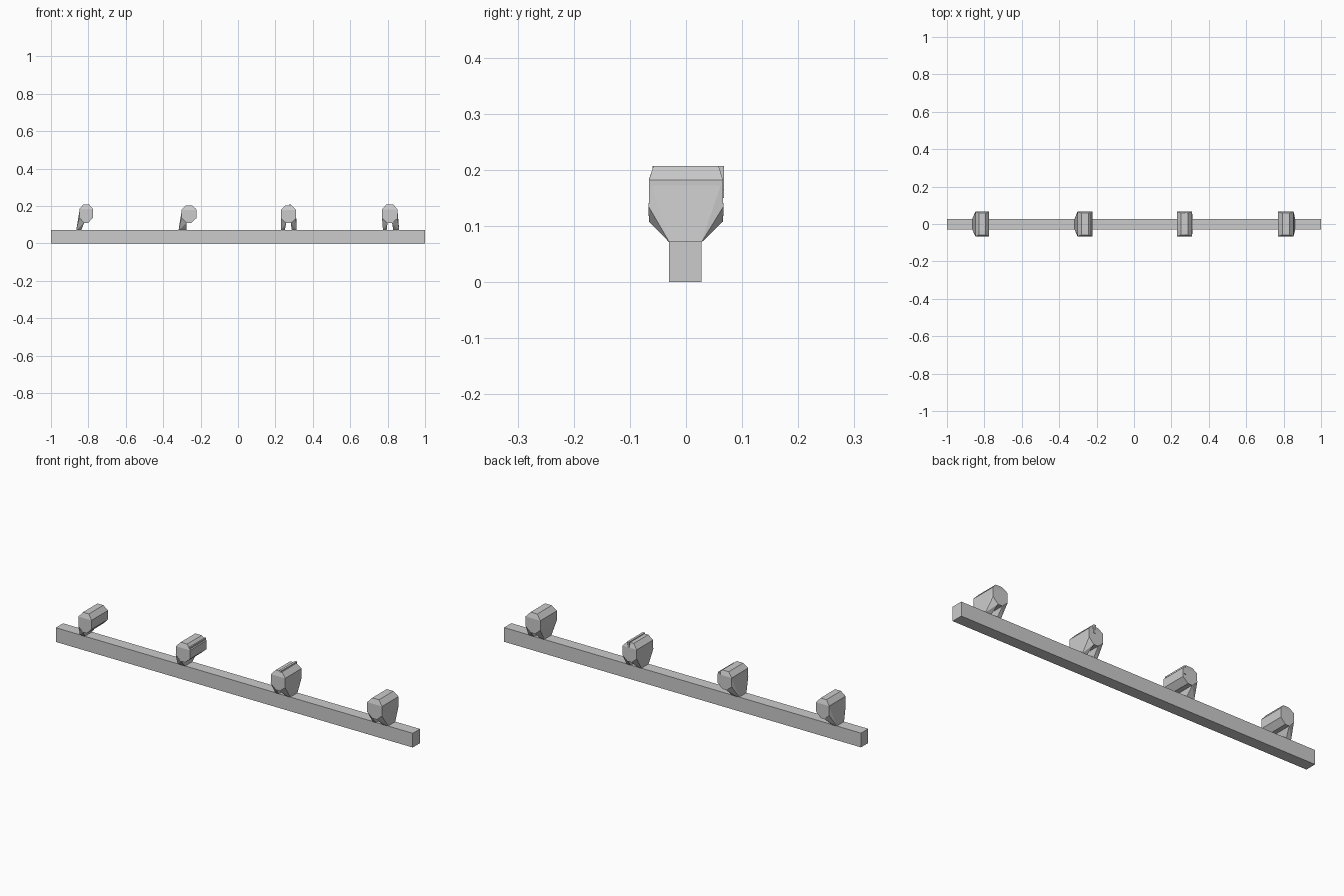
import bpy, bmesh, math

if "Cube" in bpy.data.objects:
    bpy.data.objects.remove(bpy.data.objects["Cube"])


def hull(name, pts):
    """Convex flat-faced solid around the given points."""
    bm = bmesh.new()
    for p in pts:
        bm.verts.new(p)
    res = bmesh.ops.convex_hull(bm, input=bm.verts)
    loose = [v for v in bm.verts if not v.link_faces]
    bmesh.ops.delete(bm, geom=loose, context='VERTS')
    bmesh.ops.dissolve_limit(bm, angle_limit=math.radians(1), verts=bm.verts, edges=bm.edges)
    bmesh.ops.recalc_face_normals(bm, faces=bm.faces)
    me = bpy.data.meshes.new(name)
    bm.to_mesh(me)
    bm.free()
    ob = bpy.data.objects.new(name, me)
    bpy.context.collection.objects.link(ob)
    return ob


def box_points(x0, x1, y0, y1, z0, z1):
    return [(x, y, z) for x in (x0, x1) for y in (y0, y1) for z in (z0, z1)]


# Long rail
RAIL_TOP = 0.072
hull("rail", box_points(-1, 1, -0.03, 0.028, 0, RAIL_TOP))


def peg(n, x0, x1, z0, z1, side, feet):
    """Faceted cross peg with flared supports; side is the broad support's side."""
    cx, cz = (x0 + x1) / 2, (z0 + z1) / 2
    rx, rz = (x1 - x0) / 2, (z1 - z0) / 2
    # Octagonal peg lying along y, ends slightly drawn in at the top
    ring = [(-0.3, -1), (0.3, -1), (1, -0.45), (1, 0.5),
            (0.45, 1), (-0.45, 1), (-1, 0.5), (-1, -0.45)]
    pts = []
    for u, v in ring:
        y = 0.058 if v == 1 else 0.066
        pts += [(cx + u * rx, s * y, cz + v * rz) for s in (-1, 1)]
    hull(f"peg_{n}", pts)
    # Supports flare from the rail width out to the peg width
    for k, (f0, f1) in enumerate(feet):
        d = side if k == 0 else -side
        sup = [(x, y, RAIL_TOP - 0.002) for x in (f0, f1) for y in (-0.029, 0.027)]
        for s in (-1, 1):
            sup += [(cx + d * rx, s * 0.067, cz - 0.45 * rz),
                    (cx + d * rx * 0.3, s * 0.066, z0),
                    (cx + d * rx, s * 0.062, cz + 0.3 * rz),
                    (cx + d * rx * 0.5, s * 0.060, cz)]
        hull(f"support_{n}_{k + 1}", sup)


peg(1, -0.848, -0.775, 0.11, 0.207, -1, [(-0.865, -0.838)])
peg(2, -0.302, -0.222, 0.11, 0.202, -1, [(-0.318, -0.275)])
peg(3, 0.23, 0.31, 0.108, 0.203, 1, [(0.288, 0.314), (0.23, 0.25)])
peg(4, 0.77, 0.853, 0.108, 0.207, 1, [(0.83, 0.862), (0.775, 0.795)])

# Thin ridges along the two middle pegs
hull("ridge_2", box_points(-0.238, -0.226, -0.06, 0.068, 0.15, 0.19))
hull("ridge_3", box_points(0.272, 0.284, -0.06, 0.068, 0.165, 0.207))
